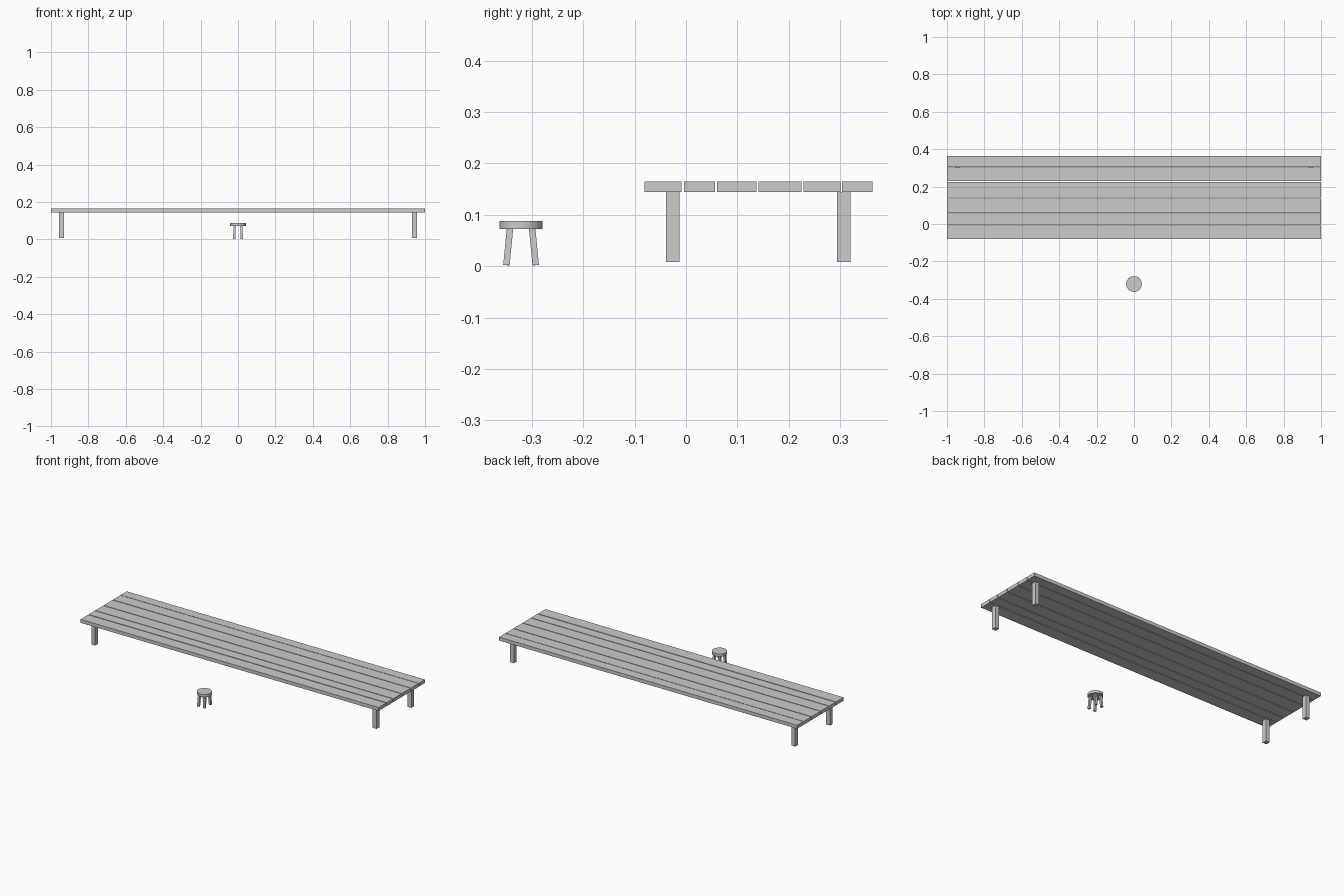
import bpy, bmesh
from mathutils import Vector

if "Cube" in bpy.data.objects:
    bpy.data.objects.remove(bpy.data.objects["Cube"])

def box(name, lo, hi):
    bm = bmesh.new()
    bmesh.ops.create_cube(bm, size=1)
    lo, hi = Vector(lo), Vector(hi)
    for v in bm.verts:
        v.co = (lo + hi) / 2 + v.co * (hi - lo)
    return finish(name, bm)

def finish(name, bm):
    me = bpy.data.meshes.new(name)
    bm.to_mesh(me)
    bm.free()
    ob = bpy.data.objects.new(name, me)
    bpy.context.collection.objects.link(ob)
    return ob

def slanted_leg(name, bottom, top, size):
    # square bar along the line from bottom to top, ends square to its axis
    bottom, top = Vector(bottom), Vector(top)
    axis = top - bottom
    rot = Vector((0, 0, 1)).rotation_difference(axis)
    bm = bmesh.new()
    bmesh.ops.create_cube(bm, size=1)
    for v in bm.verts:
        p = Vector((v.co.x * size, v.co.y * size, v.co.z * axis.length))
        v.co = rot @ p + (bottom + top) / 2
    return finish(name, bm)

# Table top: planks of uneven width with narrow gaps
planks = [(-0.081, -0.009), (-0.004, 0.056), (0.060, 0.137),
          (0.141, 0.225), (0.229, 0.301), (0.304, 0.363)]
for i, (a, b) in enumerate(planks):
    box(f"table_plank_{i + 1}", (-1, a, 0.144), (1, b, 0.165))

# Table legs
h = 0.013
for side, x in (("left", -0.944), ("right", 0.944)):
    for end, y in (("front", -0.026), ("back", 0.307)):
        box(f"table_leg_{end}_{side}", (x - h, y - h, 0.008), (x + h, y + h, 0.144))

# Stool seat
sy = -0.321
bpy.ops.mesh.primitive_cylinder_add(vertices=32, radius=0.042, depth=0.016,
                                    location=(0, sy, 0.080))
seat = bpy.context.object
seat.name = "stool_seat"
bpy.ops.object.shade_smooth_by_angle()

# Stool legs, splayed outwards
for side, sx in (("left", -1), ("right", 1)):
    for end, d in (("front", -1), ("back", 1)):
        slanted_leg(f"stool_leg_{end}_{side}",
                    (sx * 0.020, sy + d * 0.0285, 0.002),
                    (sx * 0.018, sy + d * 0.0215, 0.074), 0.0125)
